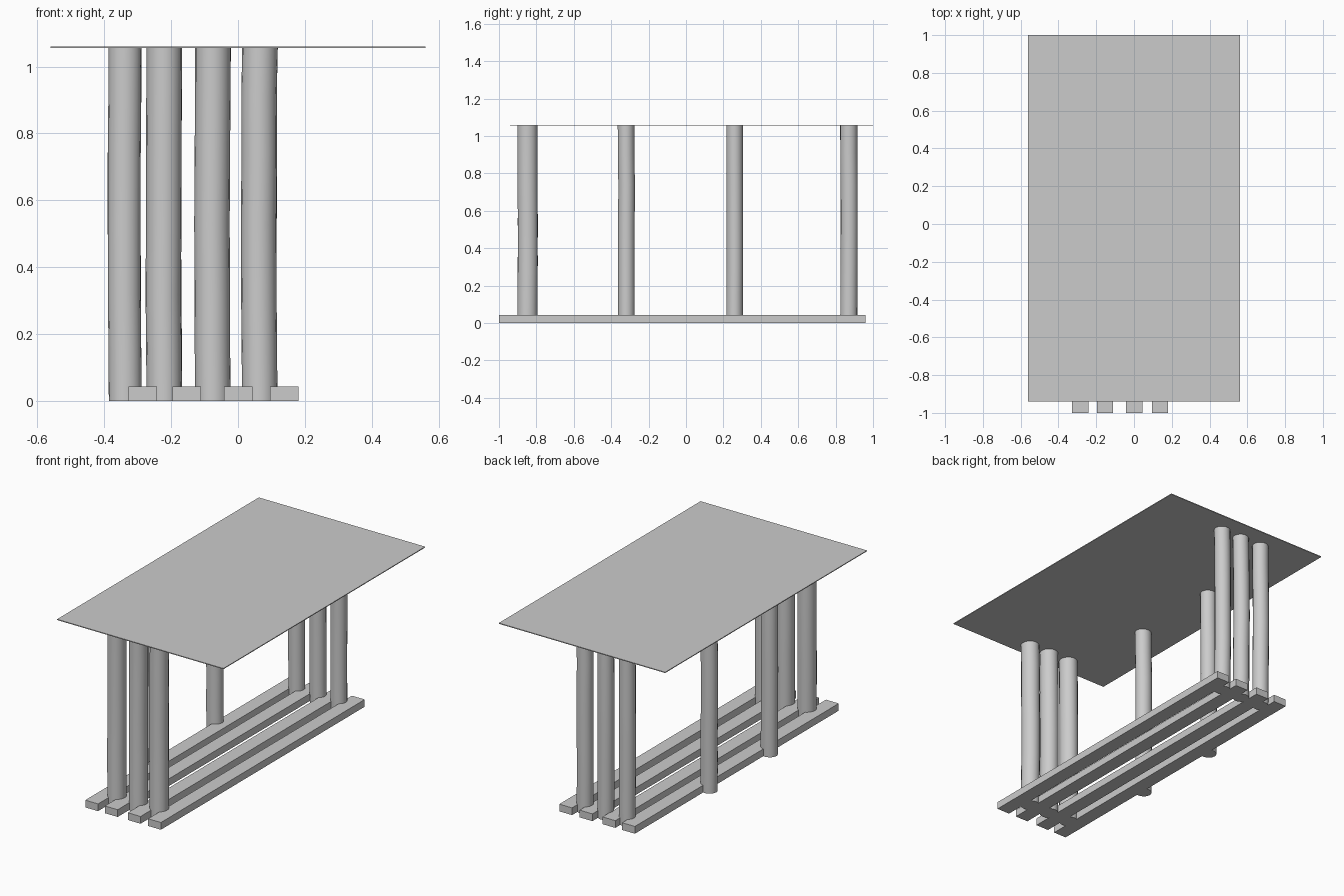
import bpy, bmesh, math, random

if "Cube" in bpy.data.objects:
    bpy.data.objects.remove(bpy.data.objects["Cube"])

random.seed(4)


def finish(name, bm):
    bmesh.ops.recalc_face_normals(bm, faces=bm.faces[:])
    mesh = bpy.data.meshes.new(name)
    bm.to_mesh(mesh)
    bm.free()
    obj = bpy.data.objects.new(name, mesh)
    bpy.context.collection.objects.link(obj)
    return obj


def box(name, lo, hi):
    bm = bmesh.new()
    bmesh.ops.create_cube(bm, size=1)
    for v in bm.verts:
        v.co = [(a + b) / 2 + c * (b - a) for a, b, c in zip(lo, hi, v.co)]
    return finish(name, bm)


def post(name, x, y, rx, ry, top=1.057, sides=18):
    # slightly wavy log, lofted through a few rings
    bm = bmesh.new()
    rings = []
    for t in (0, 0.14, 0.3, 0.5, 0.7, 0.86, 1):
        ox = -0.003 * math.sin(math.pi * t) + random.uniform(-0.001, 0.001)
        oy = 0.002 * math.sin(math.pi * t) + random.uniform(-0.001, 0.001)
        rings.append([bm.verts.new((x + ox + rx * math.cos(2 * math.pi * i / sides),
                                    y + oy + ry * math.sin(2 * math.pi * i / sides),
                                    top * t)) for i in range(sides)])
    for a, b in zip(rings, rings[1:]):
        for i in range(sides):
            j = (i + 1) % sides
            bm.faces.new((a[i], a[j], b[j], b[i]))
    bm.faces.new(rings[0])
    bm.faces.new(rings[-1])
    obj = finish(name, bm)
    bpy.ops.object.select_all(action='DESELECT')
    obj.select_set(True)
    bpy.context.view_layer.objects.active = obj
    bpy.ops.object.shade_smooth_by_angle(angle=math.radians(35))


# thin roof sheet
box("roof_sheet", (-0.56, -0.94, 1.055), (0.56, 1.0, 1.06))

# long ground rails
for i, (x0, x1) in enumerate(((-0.328, -0.242), (-0.196, -0.11),
                              (-0.042, 0.044), (0.095, 0.181))):
    box(f"ground_rail_{i + 1}", (x0, -1.0, 0), (x1, 0.96, 0.044))

# three posts at each end, standing between the rails
for i, x in enumerate((-0.22, -0.075, 0.065)):
    post(f"front_post_{i + 1}", x, -0.848, 0.053, 0.054)
    post(f"back_post_{i + 1}", x + 0.006, 0.87, 0.047, 0.046)

# two single posts along the left side
for i, y in enumerate((-0.32, 0.26)):
    post(f"side_post_{i + 1}", -0.337, y, 0.049, 0.045)
